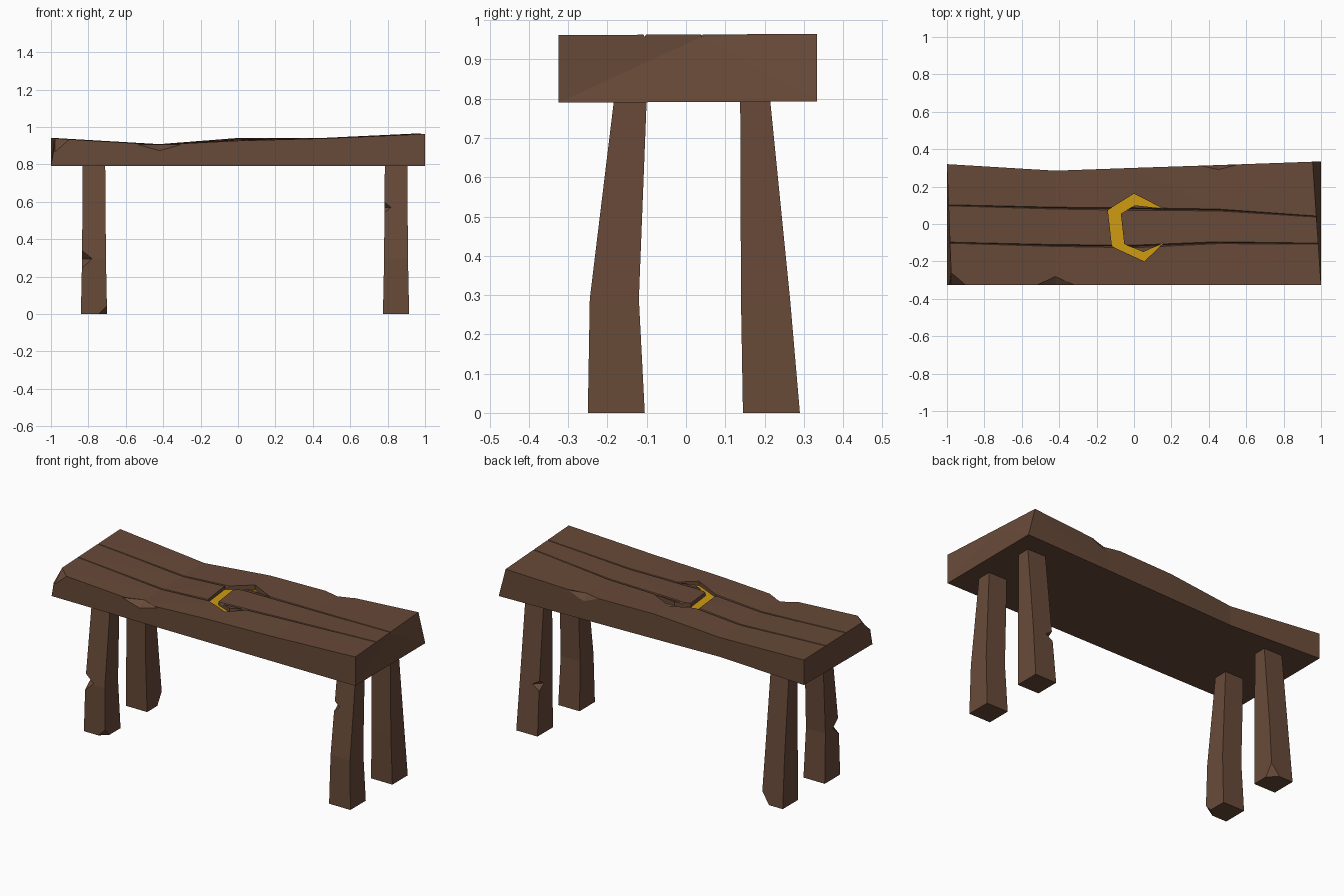
import bpy, bmesh
from mathutils import Vector

if "Cube" in bpy.data.objects:
    bpy.data.objects.remove(bpy.data.objects["Cube"])


def material(name, rgb):
    m = bpy.data.materials.new(name)
    m.diffuse_color = (*rgb, 1)
    m.use_nodes = True
    m.node_tree.nodes["Principled BSDF"].inputs["Base Color"].default_value = m.diffuse_color
    return m


wood = material("brown wood", (0.137, 0.068, 0.040))
gold = material("gold", (0.62, 0.33, 0.006))


def make(name, bm, mat=None):
    bmesh.ops.recalc_face_normals(bm, faces=bm.faces)
    me = bpy.data.meshes.new(name)
    bm.to_mesh(me)
    bm.free()
    ob = bpy.data.objects.new(name, me)
    bpy.context.collection.objects.link(ob)
    if mat:
        me.materials.append(mat)
    return ob


def loft(name, rings, mat):
    """Skin a list of equal-length closed rings and cap both ends."""
    bm = bmesh.new()
    vs = [[bm.verts.new(p) for p in r] for r in rings]
    n = len(vs[0])
    for a, b in zip(vs, vs[1:]):
        for i in range(n):
            j = (i + 1) % n
            bm.faces.new((a[i], a[j], b[j], b[i]))
    bm.faces.new(vs[0])
    bm.faces.new(vs[-1])
    bmesh.ops.recalc_face_normals(bm, faces=bm.faces)
    bmesh.ops.triangulate(bm, faces=bm.faces)
    return make(name, bm, mat)


def prism(name, outline, z0, z1, mat=None):
    bm = bmesh.new()
    f = bm.faces.new([bm.verts.new((x, y, z0)) for x, y in outline])
    ext = bmesh.ops.extrude_face_region(bm, geom=[f])["geom"]
    for v in ext:
        if isinstance(v, bmesh.types.BMVert):
            v.co.z = z1
    return make(name, bm, mat)


def cut(ob, cutter):
    cutter.hide_render = True
    cutter.hide_set(True)
    m = ob.modifiers.new("cut", 'BOOLEAN')
    m.operation = 'DIFFERENCE'
    m.solver = 'EXACT'
    m.object = cutter


def chip(ob, centre, radii):
    """Knock a notch out of an edge or corner with an octahedron."""
    bm = bmesh.new()
    c, tips = Vector(centre), []
    for i in range(3):
        d = Vector((0, 0, 0))
        d[i] = radii[i]
        tips.append((bm.verts.new(c + d), bm.verts.new(c - d)))
    for a in tips[0]:
        for b in tips[1]:
            for e in tips[2]:
                bm.faces.new((a, b, e))
    cut(ob, make(ob.name + "_chip_cutter", bm, wood))


# Seat: stations of x, back y, front top z, back top z, two crack y, crack half width
stations = [(-1.0, 0.32, 0.938, 0.942, -0.10, 0.10, 0.003),
            (-0.42, 0.285, 0.905, 0.908, -0.115, 0.085, 0.005),
            (0.0, 0.30, 0.926, 0.941, -0.12, 0.08, 0.007),
            (0.45, 0.315, 0.938, 0.941, -0.10, 0.075, 0.005),
            (1.0, 0.333, 0.962, 0.965, -0.105, 0.04, 0.003)]
rings = []
for x, yb, zf, zb, g1, g2, w in stations:
    yf = -0.325

    def top(y, drop=0.0):
        t = (y - yf) / (yb - yf)
        dx = 0.025 * (1 - t) if x == -1 else -0.045 * t if x == 1 else 0
        return (x + dx, y, zf + (zb - zf) * t - drop)

    ring = [(x, yf, 0.79), top(yf)]
    for g in (g1, g2):
        ring += [top(g - w), top(g, 2 * w), top(g + w)]
    rings.append(ring + [top(yb), (x, yb, 0.793)])
seat = loft("seat", rings, wood)
chip(seat, (-0.42, -0.327, 0.905), (0.12, 0.047, 0.033))
chip(seat, (-0.978, -0.325, 0.937), (0.08, 0.065, 0.07))
chip(seat, (0.45, 0.316, 0.941), (0.11, 0.025, 0.04))

# Crescent recess with a gold inlay on its floor
crescent = [(-0.14, 0.075), (0.0, 0.162), (0.155, 0.083), (0.005, 0.10), (-0.07, 0.055),
            (-0.052, -0.107), (0.05, -0.15), (0.16, -0.10), (0.055, -0.20), (-0.118, -0.12)]
cut(seat, prism("crescent_cutter", crescent, 0.900, 1.05, wood))
prism("crescent_inlay", crescent, 0.8995, 0.906, gold)

# Legs: splayed four-sided posts with a bend at z = 0.29
y_front = [(0.0, -0.25, -0.105), (0.29, -0.245, -0.12), (0.80, -0.183, -0.10)]
y_back = [(0.0, 0.145, 0.29), (0.29, 0.14, 0.265), (0.80, 0.138, 0.214)]
half = (0.07, 0.064, 0.06)
legs = {}
for side, cx in (("left", -0.77), ("right", 0.845)):
    for end, prof in (("front", y_front), ("back", y_back)):
        r = [[(cx - h, a, z), (cx + h, a, z), (cx + h, b, z), (cx - h, b, z)]
             for (z, a, b), h in zip(prof, half)]
        name = f"{end}_{side}_leg"
        legs[name] = loft(name, r, wood)

# Chips in the legs
chip(legs["front_left_leg"], (-0.834, -0.245, 0.295), (0.055, 0.055, 0.05))
chip(legs["front_left_leg"], (-0.70, -0.25, 0.0), (0.045, 0.04, 0.045))
chip(legs["back_left_leg"], (-0.70, 0.29, 0.0), (0.05, 0.05, 0.08))
chip(legs["front_right_leg"], (0.783, -0.211, 0.57), (0.035, 0.035, 0.03))
chip(legs["back_right_leg"], (0.781, 0.265, 0.29), (0.045, 0.045, 0.03))
